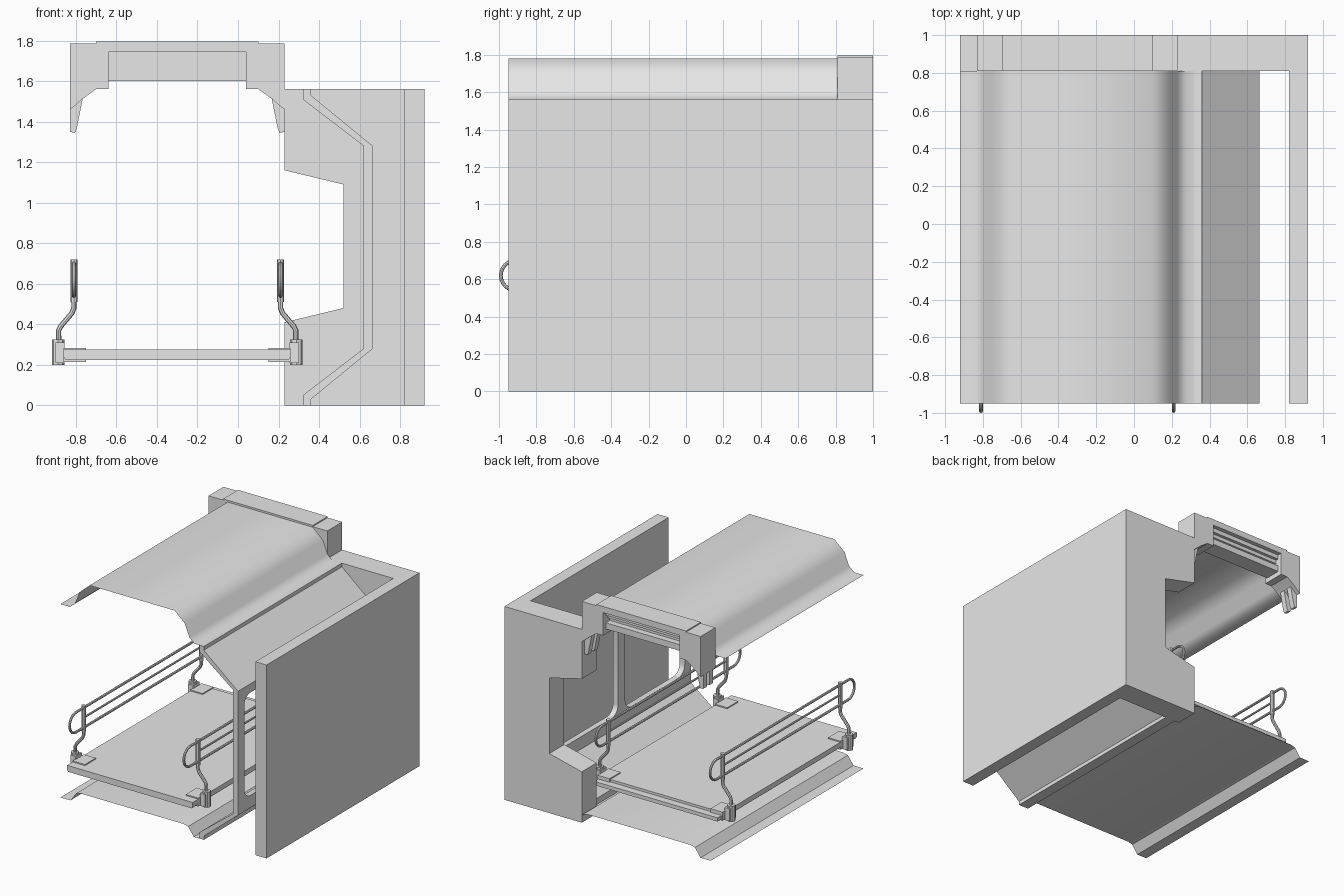
import bpy, bmesh, math
from mathutils import Vector

if "Cube" in bpy.data.objects:
    bpy.data.objects.remove(bpy.data.objects["Cube"])

grey = bpy.data.materials.new("light_grey")
grey.diffuse_color = (0.8, 0.8, 0.8, 1)
grey.use_nodes = True
grey.node_tree.nodes["Principled BSDF"].inputs["Base Color"].default_value = grey.diffuse_color


def finish(name, mesh, angle=30):
    mesh.materials.clear()
    mesh.materials.append(grey)
    mesh.shade_smooth()
    mesh.set_sharp_from_angle(angle=math.radians(angle))
    ob = bpy.data.objects.new(name, mesh)
    bpy.context.collection.objects.link(ob)
    return ob


def prism(name, pts, y0, y1, angle=30):
    """Extrude a closed x-z outline along y."""
    bm = bmesh.new()
    face = bm.faces.new([bm.verts.new((x, y0, z)) for x, z in pts])
    ext = bmesh.ops.extrude_face_region(bm, geom=[face])["geom"]
    bmesh.ops.translate(bm, vec=(0, y1 - y0, 0),
                        verts=[g for g in ext if isinstance(g, bmesh.types.BMVert)])
    bmesh.ops.recalc_face_normals(bm, faces=bm.faces)
    me = bpy.data.meshes.new(name)
    bm.to_mesh(me)
    bm.free()
    return finish(name, me, angle)


def box(name, x0, x1, y0, y1, z0, z1):
    return prism(name, [(x0, z0), (x1, z0), (x1, z1), (x0, z1)], y0, y1)


def sheet(name, half, cx, y0, y1, angle):
    """Thin sheet swept along y from a half profile mirrored about cx."""
    pts = [(cx - o, z) for o, z in half] + [(cx + o, z) for o, z in reversed(half)]
    n = len(pts)
    verts = [(x, y, z) for y in (y0, y1) for x, z in pts]
    faces = [(i, i + 1, n + i + 1, n + i) for i in range(n - 1)]
    me = bpy.data.meshes.new(name)
    me.from_pydata(verts, [], faces)
    return finish(name, me, angle)


def curve_mesh(name, cu, angle=40):
    tmp = bpy.data.objects.new("tmp", cu)
    bpy.context.collection.objects.link(tmp)
    dg = bpy.context.evaluated_depsgraph_get()
    me = bpy.data.meshes.new_from_object(tmp.evaluated_get(dg))
    bpy.data.objects.remove(tmp)
    return finish(name, me, angle)


def add_spline(cu, pts, cyclic=False):
    sp = cu.splines.new("POLY")
    sp.points.add(len(pts) - 1)
    for p, co in zip(sp.points, pts):
        p.co = (*co, 1)
    sp.use_cyclic_u = cyclic


def tube(name, pts, r, cyclic=False):
    cu = bpy.data.curves.new(name, "CURVE")
    cu.dimensions = "3D"
    cu.bevel_depth = r
    cu.bevel_resolution = 2
    cu.use_fill_caps = True
    add_spline(cu, pts, cyclic)
    return curve_mesh(name, cu)


def round_rect(a0, a1, b0, b1, r, steps=6):
    out = []
    for k, (a, b) in enumerate([(a1 - r, b1 - r), (a0 + r, b1 - r),
                                (a0 + r, b0 + r), (a1 - r, b0 + r)]):
        for i in range(steps + 1):
            t = math.pi / 2 * (k + i / steps)
            out.append((a + r * math.cos(t), b + r * math.sin(t)))
    return out


F, M, B = -0.95, -0.07, 0.81   # front, middle joint, back of the bay

# outer side wall and notched end wall
box("outer_wall", 0.82, 0.92, F, B, 0, 1.56)
prism("end_wall", [(0.23, 0), (0.92, 0), (0.92, 1.56), (0.23, 1.56), (0.23, 1.16),
                   (0.52, 1.09), (0.52, 0.48), (0.23, 0.41)], B, 1.0)

# inner wall: sloped top and bottom, upright panel with two windows
slope = [(0.32, 1.56), (0.36, 1.56), (0.36, 1.53), (0.665, 1.28), (0.62, 1.28), (0.32, 1.51)]
prism("inner_wall_top", slope, F, B)
prism("inner_wall_bottom", [(x, 1.56 - z) for x, z in slope], F, B)
cu = bpy.data.curves.new("inner_wall_panel", "CURVE")
cu.dimensions = "2D"
cu.fill_mode = "BOTH"
cu.extrude = 0.0225
add_spline(cu, [(F, 0.28, 0), (B, 0.28, 0), (B, 1.28, 0), (F, 1.28, 0)], True)
for y0, y1 in ((-0.87, -0.11), (-0.02, 0.74)):
    add_spline(cu, [(a, b, 0) for a, b in round_rect(y0, y1, 0.38, 1.21, 0.08)], True)
panel = curve_mesh("inner_wall_panel", cu)
for v in panel.data.vertices:          # stand the panel up in the y-z plane
    a, b, c = v.co
    v.co = (0.6425 + c, a, b)
panel.data.update()

# roof sheets and floor sheet
roof = [(0.64, 1.56), (0.555, 1.56), (0.51, 1.60), (0.47, 1.70), (0.38, 1.78)]
sheet("roof_front", roof, -0.28, F, M, 60)
sheet("roof_back", roof, -0.28, M, B, 60)
sheet("floor", [(0.64, 0), (0.55, 0), (0.50, 0.07), (0.46, 0.08)], -0.28, F, 1.0, 30)

# raised deck
prism("deck", [(-0.85, 0.225), (0.25, 0.225), (0.26, 0.24), (0.26, 0.275),
               (-0.86, 0.275), (-0.86, 0.24)], F, 0.75)
box("deck_back_step", -0.85, 0.25, 0.75, B, 0.225, 0.255)

# guard rails on both sides of the deck
for side, s in (("left", -1), ("right", 1)):
    X = lambda o: -0.30 + s * o
    loop = round_rect(-1.0 + 0.01, 0.85, 0.54, 0.70, 0.08)
    tube(f"{side}_rail_loop", [(X(0.51), y, z) for y, z in loop], 0.01, True)
    tube(f"{side}_rail_middle", [(X(0.51), -0.81, 0.62), (X(0.51), 0.69, 0.62)], 0.008)
    for end, y in (("front", -0.81), ("back", 0.69)):
        tag = f"{side}_{end}"
        path = [(0.585, 0.30), (0.585, 0.37), (0.575, 0.39), (0.52, 0.455),
                (0.51, 0.48), (0.51, 0.53)]
        tube(f"{tag}_post", [(X(o), y, z) for o, z in path], 0.013)
        tube(f"{tag}_clamp", [(X(0.51), y, 0.51), (X(0.51), y, 0.72)], 0.017)
        tube(f"{tag}_socket", [(X(0.588), y, 0.20), (X(0.588), y, 0.325)], 0.031)
        xs = sorted((X(0.555), X(0.60)))
        box(f"{tag}_bracket", *xs, y - 0.04, y + 0.04, 0.21, 0.31)
        xs = sorted((X(0.45), X(0.56)))
        box(f"{tag}_mount_plate", *xs, y - 0.07, y + 0.07, 0.215, 0.284)

# end frame above the doorway: stepped lintel, corner housings, prongs
box("lintel_top", -0.70, 0.10, B, 1.0, 1.745, 1.795)
for i, (z0, z1) in enumerate([(1.71, 1.75), (1.68, 1.71), (1.65, 1.68), (1.60, 1.65)]):
    box(f"lintel_step_{i + 1}", -0.645, 0.045, B + 0.02, 0.965 - 0.025 * (i % 3), z0, z1)
for side, s in (("left", -1), ("right", 1)):
    X = lambda o: -0.30 + s * o
    outline = [(0.34, 1.785), (0.53, 1.785), (0.53, 1.46), (0.47, 1.51),
               (0.40, 1.56), (0.34, 1.56)]
    outline[3:3] = [(0.51, 1.475)]
    prism(f"{side}_corner_housing", [(X(o), z) for o, z in outline], B, 1.0)
    prong = [(0.53, 1.50), (0.53, 1.35), (0.505, 1.345), (0.495, 1.37), (0.465, 1.52)]
    for j, y in enumerate((0.84, 0.92)):
        prism(f"{side}_prong_{j + 1}", [(X(o), z) for o, z in prong], y, y + 0.045)
